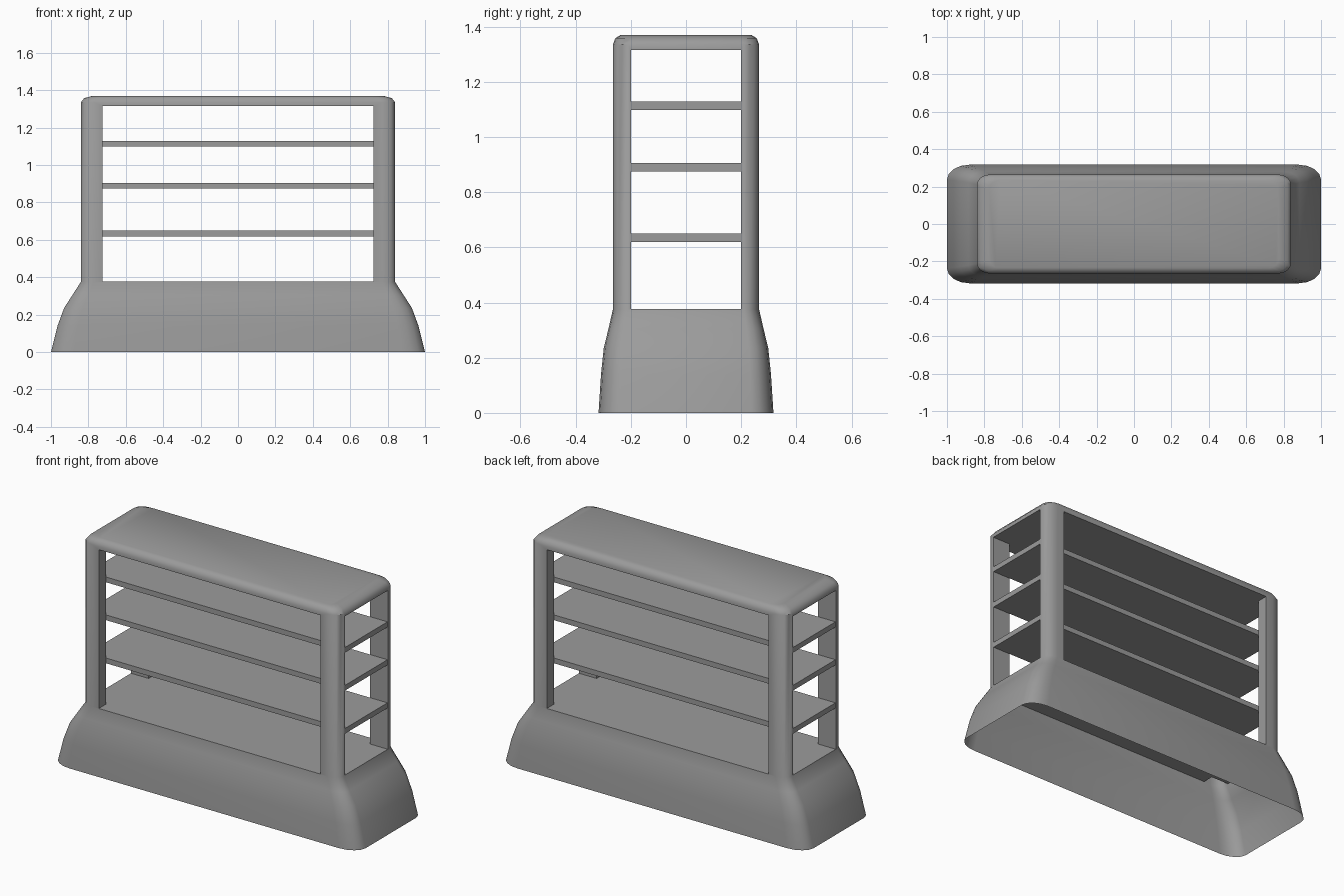
import bpy
import bmesh
from math import sin, cos, pi, radians

cube = bpy.data.objects.get("Cube")
if cube:
    bpy.data.objects.remove(cube, do_unlink=True)

grey = bpy.data.materials.new("plain grey")
grey.use_nodes = True
colour = (0.33, 0.33, 0.33, 1)
grey.diffuse_color = colour
grey.node_tree.nodes["Principled BSDF"].inputs["Base Color"].default_value = colour


def add_object(name, bm):
    bmesh.ops.recalc_face_normals(bm, faces=bm.faces)
    mesh = bpy.data.meshes.new(name)
    bm.to_mesh(mesh)
    bm.free()
    mesh.materials.append(grey)
    obj = bpy.data.objects.new(name, mesh)
    bpy.context.collection.objects.link(obj)
    return obj


def add_box(name, hx, hy, z0, z1):
    bm = bmesh.new()
    bmesh.ops.create_cube(bm, size=1)
    for v in bm.verts:
        v.co = (v.co.x * 2 * hx, v.co.y * 2 * hy, z0 + (v.co.z + 0.5) * (z1 - z0))
    return add_object(name, bm)


def rounded_ring(bm, hx, hy, z, rx, ry, steps=4):
    """Rectangle with elliptical corners, counter-clockwise."""
    ring = []
    for q, (sx, sy) in enumerate([(1, 1), (-1, 1), (-1, -1), (1, -1)]):
        for i in range(steps + 1):
            a = (q + i / steps) * pi / 2
            ring.append(bm.verts.new((sx * (hx - rx) + rx * cos(a),
                                      sy * (hy - ry) + ry * sin(a), z)))
    return ring


# Flared body: half width, half depth, height, corner radii
sections = [
    (1.0, 0.317, 0, 0.12, 0.08),
    (0.965, 0.308, 0.14, 0.11, 0.075),
    (0.93, 0.298, 0.235, 0.1, 0.07),
    (0.885, 0.281, 0.305, 0.085, 0.06),
    (0.84, 0.265, 0.375, 0.07, 0.055),
    (0.84, 0.265, 1.335, 0.07, 0.055),
    (0.822, 0.256, 1.358, 0.07, 0.055),
    (0.775, 0.236, 1.37, 0.06, 0.05),
]
bm = bmesh.new()
rings = [rounded_ring(bm, *s) for s in sections]
for low, high in zip(rings, rings[1:]):
    for i in range(len(low)):
        j = (i + 1) % len(low)
        bm.faces.new((low[i], low[j], high[j], high[i]))
bm.faces.new(rings[0][::-1])
bm.faces.new(rings[-1])
body = add_object("body_frame", bm)

# Openings through the front and the sides leave four corner posts
cutters = [add_box("front_opening_cutter", 0.725, 0.6, 0.376, 1.315),
           add_box("side_opening_cutter", 1.2, 0.2, 0.376, 1.315)]
bpy.context.view_layer.objects.active = body
for cutter in cutters:
    mod = body.modifiers.new(cutter.name, "BOOLEAN")
    mod.operation = "DIFFERENCE"
    mod.solver = "EXACT"
    mod.object = cutter
    bpy.ops.object.modifier_apply(modifier=mod.name)
for cutter in cutters:
    bpy.data.objects.remove(cutter, do_unlink=True)

# Base is hollow and open underneath
bm = bmesh.new()
bm.from_mesh(body.data)
under = [f for f in bm.faces if all(v.co.z < 0.001 for v in f.verts)]
bmesh.ops.delete(bm, geom=under, context="FACES_ONLY")
bm.to_mesh(body.data)
bm.free()

bpy.ops.object.select_all(action="DESELECT")
body.select_set(True)
bpy.ops.object.shade_smooth_by_angle(angle=radians(40))

# Three thin shelves between the posts
for name, z in [("lower_shelf", 0.619), ("middle_shelf", 0.874), ("upper_shelf", 1.098)]:
    add_box(name, 0.838, 0.2, z, z + 0.031)
